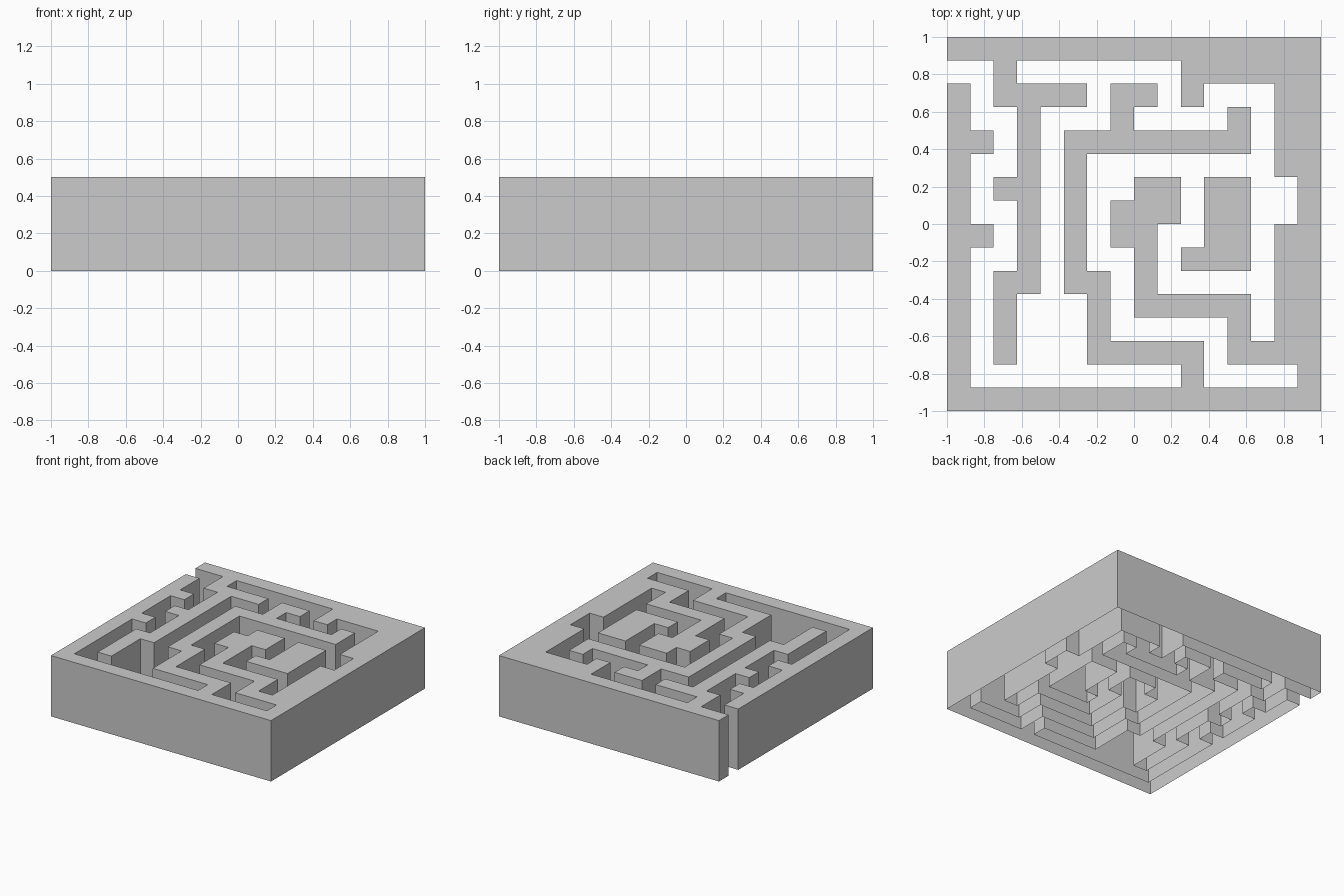
import bpy, bmesh

if "Cube" in bpy.data.objects:
    bpy.data.objects.remove(bpy.data.objects["Cube"])

# Plan of the maze, back row first: '#' is wall, '.' is passage
PLAN = [
    "################",
    "..#.......######",
    "#.####.##.#...##",
    "#..#...#....#.##",
    "##.#.########.##",
    "#..#.#........##",
    "#.##.#..##.##..#",
    "#..#.#.###.##..#",
    "##.#.#.##..##.##",
    "#..#.#..#.###.##",
    "#.##.##.#.....##",
    "#.#...#.#####.##",
    "#.#...#.....#.##",
    "#.#...#####.####",
    "#.........#....#",
    "################",
]
N = len(PLAN)
CELL = 2 / N
HEIGHT = 0.5


def is_wall(i, j):
    return 0 <= i < N and 0 <= j < N and PLAN[N - 1 - j][i] == "#"


bm = bmesh.new()
verts = {}


def vert(i, j, z):
    key = (i, j, z)
    if key not in verts:
        verts[key] = bm.verts.new((i * CELL - 1, j * CELL - 1, z))
    return verts[key]


for i in range(N):
    for j in range(N):
        if not is_wall(i, j):
            continue
        # Flat top of the wall
        ring = [(i, j), (i + 1, j), (i + 1, j + 1), (i, j + 1)]
        bm.faces.new([vert(a, b, HEIGHT) for a, b in ring])
        # Vertical sides wherever the wall meets open space (underside is open)
        for k, (di, dj) in enumerate([(0, -1), (1, 0), (0, 1), (-1, 0)]):
            if not is_wall(i + di, j + dj):
                p, q = ring[k], ring[(k + 1) % 4]
                bm.faces.new([vert(*p, 0), vert(*q, 0),
                              vert(*q, HEIGHT), vert(*p, HEIGHT)])

# Merge coplanar cells into clean flat faces
bmesh.ops.dissolve_limit(bm, angle_limit=0.01, verts=bm.verts[:], edges=bm.edges[:])

mesh = bpy.data.meshes.new("maze_walls")
bm.to_mesh(mesh)
bm.free()
bpy.context.collection.objects.link(bpy.data.objects.new("maze_walls", mesh))
